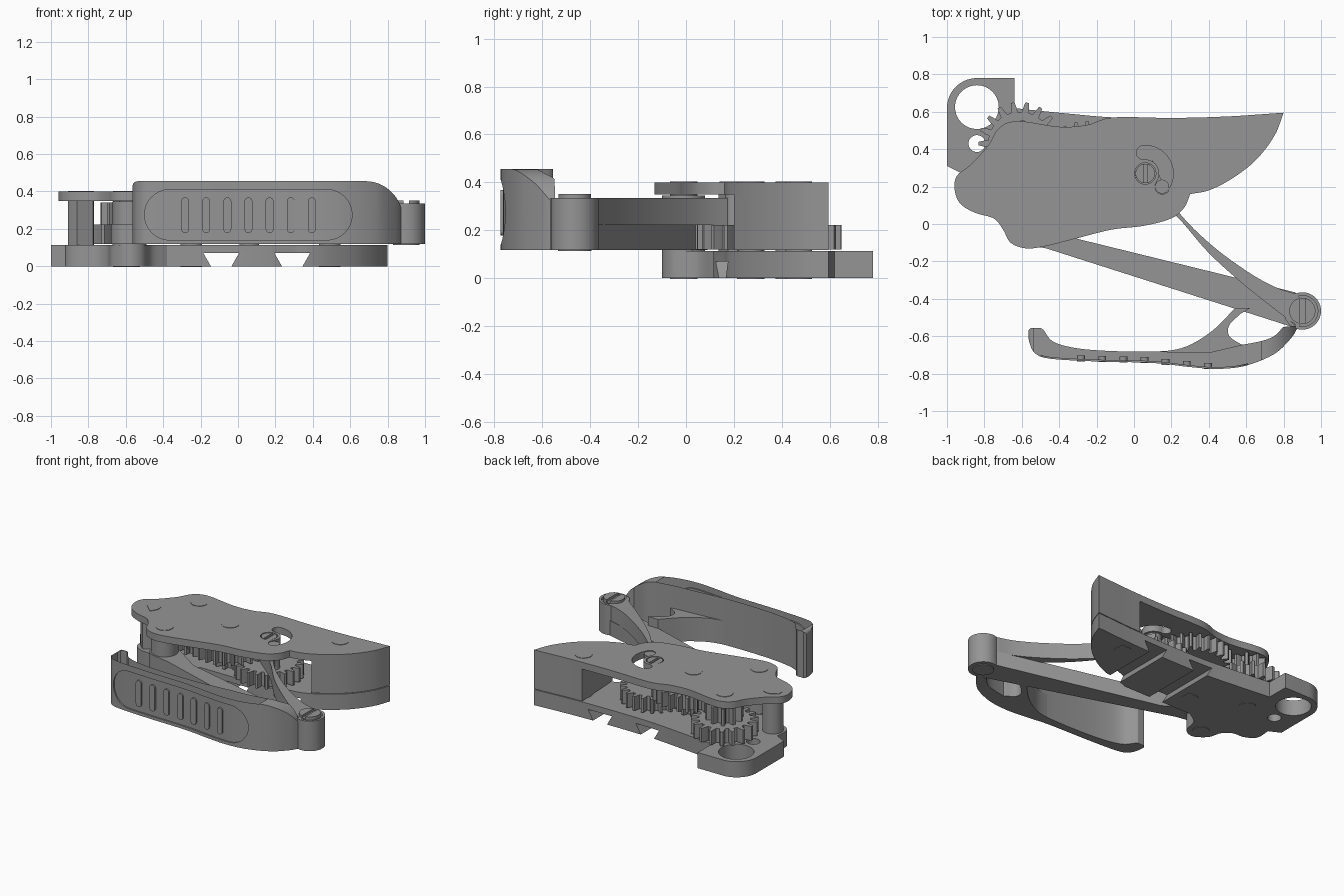
import bpy, bmesh, math
from mathutils import Vector

if "Cube" in bpy.data.objects:
    bpy.data.objects.remove(bpy.data.objects["Cube"])

grey = bpy.data.materials.new("plain_grey")
grey.diffuse_color = (0.3, 0.3, 0.3, 1)
grey.use_nodes = True
grey.node_tree.nodes["Principled BSDF"].inputs["Base Color"].default_value = grey.diffuse_color


def spline(pts, n=5):
    """Smooth open curve through the points."""
    p = [Vector(q) for q in pts]
    p = [2 * p[0] - p[1]] + p + [2 * p[-1] - p[-2]]
    out = []
    for a, b, c, d in zip(p, p[1:], p[2:], p[3:]):
        for k in range(n):
            t = k / n
            out.append(0.5 * (2 * b + (c - a) * t + (2 * a - 5 * b + 4 * c - d) * t * t
                              + (3 * b - a - 3 * c + d) * t ** 3))
    return [tuple(v) for v in out] + [tuple(pts[-1])]


def arc(cx, cy, r, a0, a1, n=16):
    return [(cx + r * math.cos(math.radians(a0 + (a1 - a0) * k / n)),
             cy + r * math.sin(math.radians(a0 + (a1 - a0) * k / n))) for k in range(n + 1)]


def prism(name, pts, lo, hi, axis="z"):
    """Extrude an outline along z, or an xz outline along y."""
    clean = [p for i, p in enumerate(pts) if (Vector(p) - Vector(pts[i - 1])).length > 1e-4]
    bm = bmesh.new()
    vs = [bm.verts.new((x, y, lo) if axis == "z" else (x, lo, y)) for x, y in clean]
    f = bm.faces.new(vs)
    ext = bmesh.ops.extrude_face_region(bm, geom=[f])["geom"]
    step = Vector((0, 0, hi - lo)) if axis == "z" else Vector((0, hi - lo, 0))
    bmesh.ops.translate(bm, vec=step, verts=[g for g in ext if isinstance(g, bmesh.types.BMVert)])
    bmesh.ops.recalc_face_normals(bm, faces=bm.faces)
    me = bpy.data.meshes.new(name)
    bm.to_mesh(me)
    bm.free()
    me.materials.append(grey)
    ob = bpy.data.objects.new(name, me)
    bpy.context.collection.objects.link(ob)
    return ob


def disc(name, x, y, r, lo, hi, n=40):
    return prism(name, arc(x, y, r, 0, 360, n)[:-1], lo, hi)


def combine(ob, tool, op="DIFFERENCE"):
    m = ob.modifiers.new("cut", "BOOLEAN")
    m.operation, m.object, m.solver = op, tool, "EXACT"
    bpy.context.view_layer.objects.active = ob
    bpy.ops.object.modifier_apply(modifier=m.name)
    bpy.data.objects.remove(tool)


def pill(cx, cz, w, h):
    r = min(w, h) / 2
    dx, dz = w / 2 - r, h / 2 - r
    return (arc(cx + dx, cz + dz, r, 0, 90, 8) + arc(cx - dx, cz + dz, r, 90, 180, 8)
            + arc(cx - dx, cz - dz, r, 180, 270, 8) + arc(cx + dx, cz - dz, r, 270, 360, 8))


def gear(name, x, y, root, tip, teeth, lo, hi, turn=0):
    pts = []
    for k in range(teeth):
        for frac, r in ((-0.3, root), (-0.22, (root + tip) / 2), (-0.12, tip),
                        (0.12, tip), (0.22, (root + tip) / 2), (0.3, root)):
            a = 2 * math.pi * (k + frac) / teeth + turn
            pts.append((x + r * math.cos(a), y + r * math.sin(a)))
    return prism(name, pts, lo, hi)


PIVOT, IDLER, DRIVE, LEVER = (-0.58, -0.01), (-0.61, 0.43), (-0.25, 0.27), (0.06, 0.27)
HINGE, REAR = (0.9, -0.465), (0.49, 0.47)
nose = [(0.3, 0.16), (0.4, 0.18), (0.52, 0.24), (0.65, 0.34), (0.75, 0.47), (0.8, 0.595)]
back = [(0.8, 0.595), (0.5, 0.575), (0.2, 0.567), (-0.11, 0.57)]

# base plate with mounting tab, holes and dovetail grooves
base = prism("base_plate", spline(nose) + spline(back + [(-0.35, 0.59), (-0.55, 0.61)])
             + [(-0.64, 0.62), (-0.64, 0.78)] + arc(-0.84, 0.62, 0.16, 90, 180)
             + [(-1, 0.31)] + spline([(-0.92, 0.27), (-0.92, 0.16), (-0.85, 0.11), (-0.76, 0.1),
                                      (-0.7, 0.05), (-0.67, -0.04), (-0.58, -0.1), (-0.5, -0.06),
                                      (-0.47, 0.05), (-0.38, 0.115)]) + [(0.17, 0.115)], 0, 0.113)
for x, y, r in ((-0.84, 0.625, 0.117), (-0.84, 0.43, 0.045)):
    combine(base, disc("hole_cutter", x, y, r, -0.1, 0.3))
for x in (-0.09, 0.29):
    combine(base, prism("groove_cutter", [(x - 0.045, -0.01), (x + 0.045, -0.01), (x + 0.055, 0),
                                          (x + 0.095, 0.07), (x - 0.095, 0.07), (x - 0.055, 0)],
                        -0.5, 1, "y"))

# cover plate with curved slot and axle hole
cover = prism("cover_plate", spline(nose) + spline(back + [(-0.25, 0.53), (-0.4, 0.52), (-0.62, 0.55),
              (-0.72, 0.515), (-0.78, 0.42), (-0.87, 0.32), (-0.945, 0.26), (-0.96, 0.19),
              (-0.93, 0.11), (-0.85, 0.06), (-0.75, 0.03), (-0.7, -0.03), (-0.66, -0.1),
              (-0.58, -0.13), (-0.48, -0.12), (-0.3, -0.075), (-0.12, -0.03), (0.05, -0.01),
              (0.2, 0.03), (0.27, 0.09), (0.3, 0.16)]), 0.35, 0.4)
slot = (arc(*LEVER, 0.15, 95, -35) + arc(0.152, 0.2, 0.04, -35, -215)
        + arc(*LEVER, 0.075, -35, 95) + arc(0.05, 0.382, 0.037, 275, 95))
combine(cover, prism("slot_cutter", slot, 0.3, 0.5))
combine(cover, disc("axle_cutter", *LEVER, 0.057, 0.3, 0.5))

# spacer block joining cover and base at the pointed end
prism("spacer_block", [(0.43, 0.572), (0.45, 0.2)] + spline(nose)[11:] + spline(back)[:6],
      0.118, 0.375)

# pillars and axles, slightly proud of both plates
prism("stop_pillar", arc(-0.84, 0.205, 0.07, -25, 205) + [(-0.86, 0.135)], 0.0, 0.352)
prism("stop_pillar_top", arc(-0.84, 0.2, 0.07, -60, 180) + [(-0.91, 0.24)], 0.35, 0.403)
disc("pivot_pillar", *PIVOT, 0.09, 0.11, 0.345)
for name, (x, y) in (("pivot", PIVOT), ("idler", IDLER), ("drive", DRIVE), ("rear", REAR)):
    disc(name + "_axle", x, y, 0.057, -0.0, 0.403)
    disc(name + "_foot", x, y, 0.057, -0.003, 0.05)
axle = disc("lever_axle", *LEVER, 0.052, 0.0, 0.398)
combine(axle, prism("slit_cutter", [(0.05, 0.1), (0.07, 0.1), (0.07, 0.4), (0.05, 0.4)], 0.375, 0.5))
disc("travel_pin", 0.15, 0.2, 0.037, 0.2, 0.395)

# gear train
gear("idler_gear", *IDLER, 0.17, 0.222, 18, 0.12, 0.222)
gear("idler_pinion", *IDLER, 0.085, 0.125, 10, 0.222, 0.34, 0.2)
gear("drive_gear", *DRIVE, 0.235, 0.28, 28, 0.23, 0.335)
gear("drive_pinion", *DRIVE, 0.065, 0.105, 9, 0.12, 0.23)
gear("lever_gear", *LEVER, 0.185, 0.23, 22, 0.12, 0.222, 0.1)

# straight arm from the pivot pillar to the hinge
prism("straight_arm", arc(*PIVOT, 0.1, 70, 250) + [(-0.47, -0.13), (0.86, -0.555), (0.95, -0.45),
                                                  (0.86, -0.365), (-0.3, -0.08)], 0.118, 0.225)

# curved arm from the lever gear to the hinge
prism("curved_arm", spline([(0.1, 0.34), (0.22, 0.09), (0.4, -0.1), (0.6, -0.25), (0.75, -0.335),
                            (0.87, -0.375)]) + [(0.95, -0.46), (0.88, -0.55)]
      + spline([(0.81, -0.5), (0.6, -0.335), (0.4, -0.155), (0.22, 0.05), (0.0, 0.24)]), 0.222, 0.335)

# hinge barrel with slotted screw
barrel = disc("hinge_barrel", *HINGE, 0.1, 0.118, 0.335)
combine(barrel, disc("recess_cutter", *HINGE, 0.083, 0.315, 0.5))
screw = disc("hinge_screw", *HINGE, 0.07, 0.113, 0.352)
hx, hy = HINGE
combine(screw, prism("slit_cutter", [(hx - 0.015, hy - 0.2), (hx + 0.015, hy - 0.2),
                                     (hx + 0.015, hy + 0.2), (hx - 0.015, hy + 0.2)], 0.335, 0.5))

# squeeze handle with rounded end
front = spline([(-0.565, -0.57), (-0.56, -0.63), (-0.53, -0.69), (-0.45, -0.72), (-0.2, -0.735),
                (0.1, -0.743), (0.3, -0.765), (0.45, -0.775), (0.6, -0.757), (0.75, -0.695),
                (0.84, -0.61), (0.88, -0.545)])
inner = spline([(0.8, -0.55), (0.73, -0.61), (0.58, -0.645), (0.4, -0.66), (0.15, -0.68),
                (-0.1, -0.68), (-0.3, -0.665), (-0.43, -0.63), (-0.485, -0.565)])
handle = prism("squeeze_handle", front + inner + [(-0.5, -0.555), (-0.55, -0.555)], 0.118, 0.455)
combine(handle, prism("end_rounding", [(-0.7, 0), (0.88, 0)] + arc(0.68, 0.255, 0.2, 0, 90)
                      + arc(-0.535, 0.425, 0.03, 90, 180, 6) + [(-0.565, 0)], -1, 0, "y"), "INTERSECT")

# shallow grip panel following the front surface, with raised ribs
skin = [p for p in front if p[0] > -0.515 and p[0] < 0.65 and p[1] < -0.6]
panel = prism("panel_cutter", [(x, y - 0.05) for x, y in skin]
              + [(x, y + 0.01) for x, y in reversed(skin)], 0.1, 0.5)
combine(panel, prism("panel_outline", pill(0.055, 0.275, 1.11, 0.27), -1, 0, "y"), "INTERSECT")
combine(handle, panel)
for k in range(7):
    x = -0.283 + 0.113 * k
    y = min(skin, key=lambda p: abs(p[0] - x))[1]
    prism("grip_rib", pill(x, 0.273, 0.042, 0.19), y - 0.002, y + 0.03, "y")

# web bracing the handle against the arm
prism("handle_web", spline([(0.14, -0.685), (0.28, -0.655), (0.42, -0.57), (0.54, -0.45)])
      + [(0.62, -0.45)] + spline([(0.57, -0.48), (0.51, -0.54), (0.51, -0.6), (0.58, -0.648)])
      + [(0.4, -0.69)], 0.118, 0.29)

# shade curved walls smooth, keep edges crisp
for ob in bpy.data.objects:
    for p in ob.data.polygons:
        p.use_smooth = True
    ob.data.set_sharp_from_angle(angle=math.radians(30))
